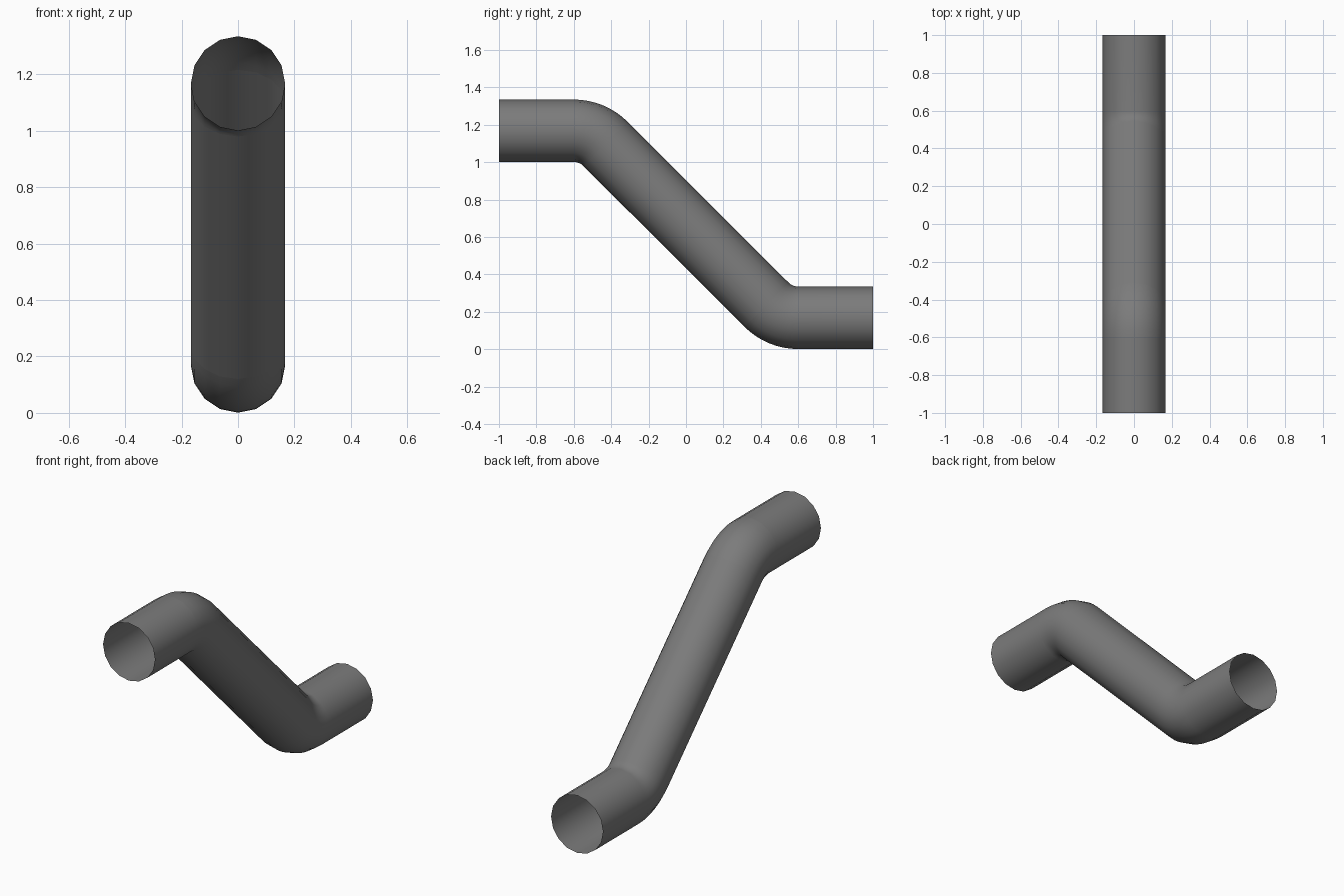
import bpy, bmesh, math

cube = bpy.data.objects.get("Cube")
if cube:
    bpy.data.objects.remove(cube, do_unlink=True)

RADIUS, SIDES = 0.167, 16
BEND, BEND_STEPS = 0.24, 8
BEND_Y, LOW_Z, HIGH_Z = 0.6, 0.168, 1.168
SLOPE = math.radians(45)

metal = bpy.data.materials.new("dark_grey_metal")
metal.use_nodes = True
grey = (0.2, 0.2, 0.2, 1)
metal.diffuse_color = grey
metal.node_tree.nodes["Principled BSDF"].inputs["Base Color"].default_value = grey


def tube(name, path):
    """Sweep an open round section along stations of (y, z, downward angle)."""
    bm = bmesh.new()
    rings = []
    for y, z, a in path:
        ring = []
        for i in range(SIDES):
            t = 2 * math.pi * i / SIDES
            up = RADIUS * math.sin(t)
            ring.append(bm.verts.new((RADIUS * math.cos(t),
                                      y + up * math.sin(a),
                                      z + up * math.cos(a))))
        rings.append(ring)
    for r0, r1 in zip(rings, rings[1:]):
        for i in range(SIDES):
            j = (i + 1) % SIDES
            bm.faces.new((r0[i], r1[i], r1[j], r0[j])).smooth = True
    mesh = bpy.data.meshes.new(name)
    bm.to_mesh(mesh)
    bm.free()
    mesh.materials.append(metal)
    obj = bpy.data.objects.new(name, mesh)
    bpy.context.collection.objects.link(obj)
    return obj


# Stations round each bend; the lower bend is the upper one turned half round
angles = [SLOPE * i / BEND_STEPS for i in range(BEND_STEPS + 1)]
upper = [(-BEND_Y + BEND * math.sin(a), HIGH_Z - BEND * (1 - math.cos(a)), a)
         for a in angles]
lower = [(-y, LOW_Z + HIGH_Z - z, a) for y, z, a in reversed(upper)]
middle = (0, (LOW_Z + HIGH_Z) / 2, SLOPE)

# Pipe sections from the high front end to the low back end
tube("upper_straight_pipe", [(-1, HIGH_Z, 0), upper[0]])
tube("upper_elbow", upper)
tube("upper_sloping_pipe", [upper[-1], middle])
tube("lower_sloping_pipe", [middle, lower[0]])
tube("lower_elbow_pipe", lower + [(1, LOW_Z, 0)])
